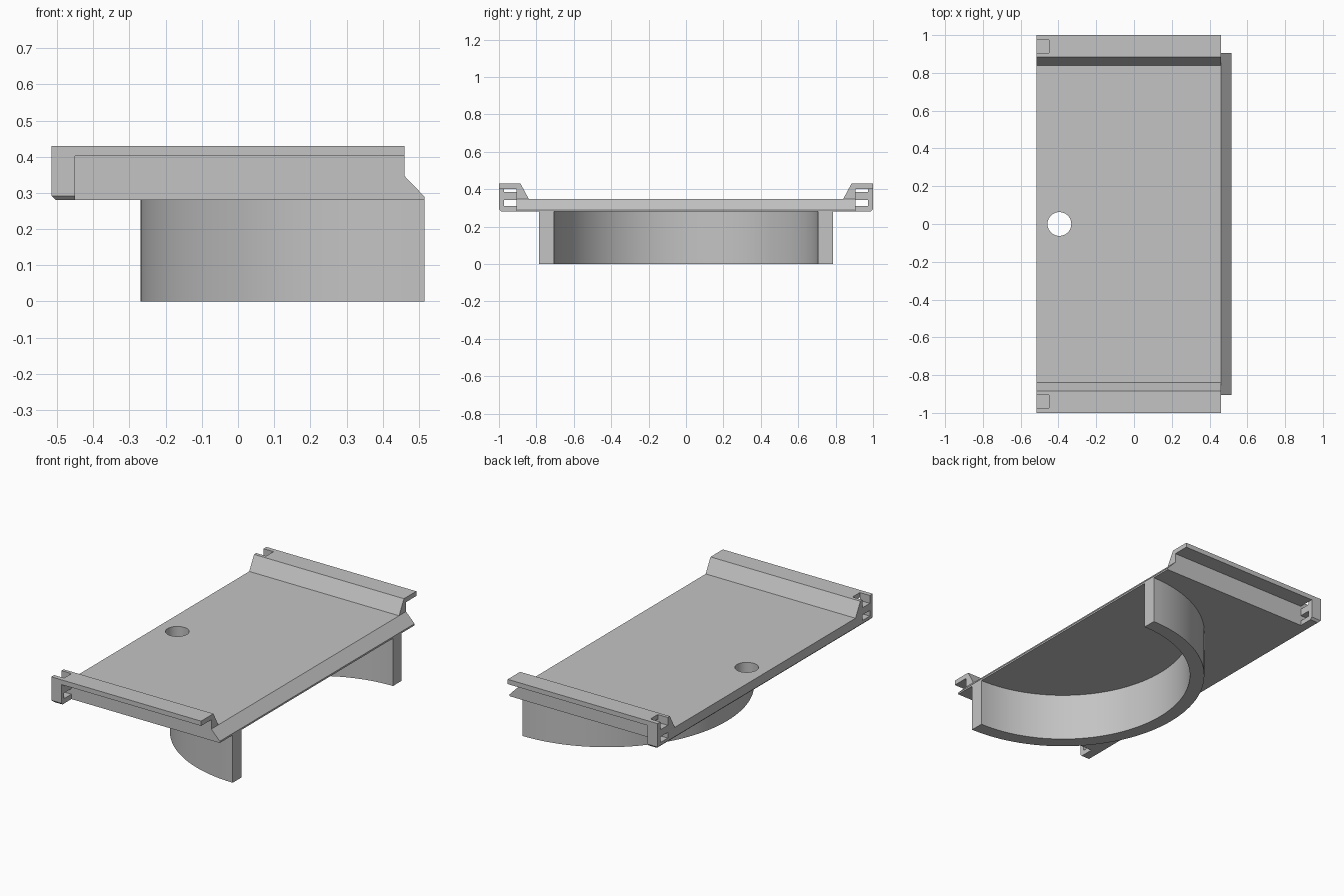
import bpy, bmesh, math
from mathutils import Vector

if "Cube" in bpy.data.objects:
    bpy.data.objects.remove(bpy.data.objects["Cube"], do_unlink=True)

grey = bpy.data.materials.new("plain grey")
grey.use_nodes = True
colour = (0.55, 0.55, 0.55, 1)
grey.diffuse_color = colour
grey.node_tree.nodes["Principled BSDF"].inputs["Base Color"].default_value = colour

# Main dimensions
BACK, BLOCK, EDGE, TIP = -0.515, -0.45, 0.46, 0.515
WEB, OUT = 0.905, 1.0
BASE, DECK, LIP, TOP = 0.28, 0.347, 0.402, 0.43


def prism(name, outline, axis, low, high, chamfer=False):
    """Extrude a flat outline along one axis, optionally trimming the lower rear edge."""
    place = {"x": lambda a, b: (low, a, b),
             "y": lambda a, b: (a, low, b),
             "z": lambda a, b: (a, b, low)}[axis]
    bm = bmesh.new()
    face = bm.faces.new([bm.verts.new(place(a, b)) for a, b in outline])
    grown = bmesh.ops.extrude_face_region(bm, geom=[face])["geom"]
    step = Vector([(high - low) if axis == k else 0 for k in "xyz"])
    bmesh.ops.translate(bm, vec=step,
                        verts=[g for g in grown if isinstance(g, bmesh.types.BMVert)])
    if chamfer:
        cut = bmesh.ops.bisect_plane(bm, geom=bm.verts[:] + bm.edges[:] + bm.faces[:],
                                     plane_co=(BACK, 0, BASE + 0.012),
                                     plane_no=(-1, 0, -1), clear_outer=True)
        edges = [g for g in cut["geom_cut"] if isinstance(g, bmesh.types.BMEdge)]
        bmesh.ops.holes_fill(bm, edges=edges)
    bmesh.ops.recalc_face_normals(bm, faces=bm.faces[:])
    mesh = bpy.data.meshes.new(name)
    bm.to_mesh(mesh)
    bm.free()
    mesh.materials.append(grey)
    obj = bpy.data.objects.new(name, mesh)
    bpy.context.collection.objects.link(obj)
    return obj


def smooth(obj):
    bpy.ops.object.select_all(action="DESELECT")
    obj.select_set(True)
    bpy.context.view_layer.objects.active = obj
    bpy.ops.object.shade_smooth_by_angle(angle=math.radians(30))


def arc(cx, radius, start, end, n):
    return [(cx + radius * math.cos(t), radius * math.sin(t))
            for t in (start + (end - start) * i / n for i in range(n + 1))]


# Deck with raised sloping rails along both ends
half = [(WEB, BASE), (WEB, TOP), (0.885, TOP), (0.84, DECK)]
section = half + [(-y, z) for y, z in reversed(half)]
deck = prism("deck", section, "x", BACK, EDGE, chamfer=True)

# Round hole through the deck
cutter = prism("hole_cutter", arc(-0.395, 0.063, 0, math.tau, 48)[:-1], "z", 0.2, 0.5)
cutter.hide_render = True
bpy.context.view_layer.objects.active = deck
hole = deck.modifiers.new("hole", "BOOLEAN")
hole.operation = "DIFFERENCE"
hole.solver = "EXACT"
hole.object = cutter
bpy.ops.object.modifier_apply(modifier=hole.name)
bpy.data.objects.remove(cutter, do_unlink=True)
smooth(deck)

# Bevelled front tongue
prism("tongue", [(EDGE, BASE), (TIP, BASE), (TIP, 0.29), (EDGE, DECK)], "y", -WEB, WEB)

# Overhanging lips and slotted end blocks, one per side
block = [(WEB, BASE), (0.988, BASE), (OUT, 0.292), (OUT, TOP), (0.973, TOP), (0.973, 0.384),
         (WEB, 0.384), (WEB, 0.342), (0.973, 0.342), (0.973, 0.309), (WEB, 0.309)]
lip = [(WEB, LIP), (OUT, LIP), (OUT, TOP), (WEB, TOP)]
for side, s in (("left", 1), ("right", -1)):
    prism(f"rail_lip_{side}", [(s * y, z) for y, z in lip], "x", BLOCK, EDGE)
    prism(f"end_block_{side}", [(s * y, z) for y, z in block], "x", BACK, BLOCK, chamfer=True)

# Half-round skirt beneath the deck
a, b = math.pi / 2, 3 * math.pi / 2
skirt = prism("curved_skirt", arc(TIP, 0.785, a, b, 64) + arc(TIP, 0.705, b, a, 64),
              "z", 0, BASE)
smooth(skirt)
